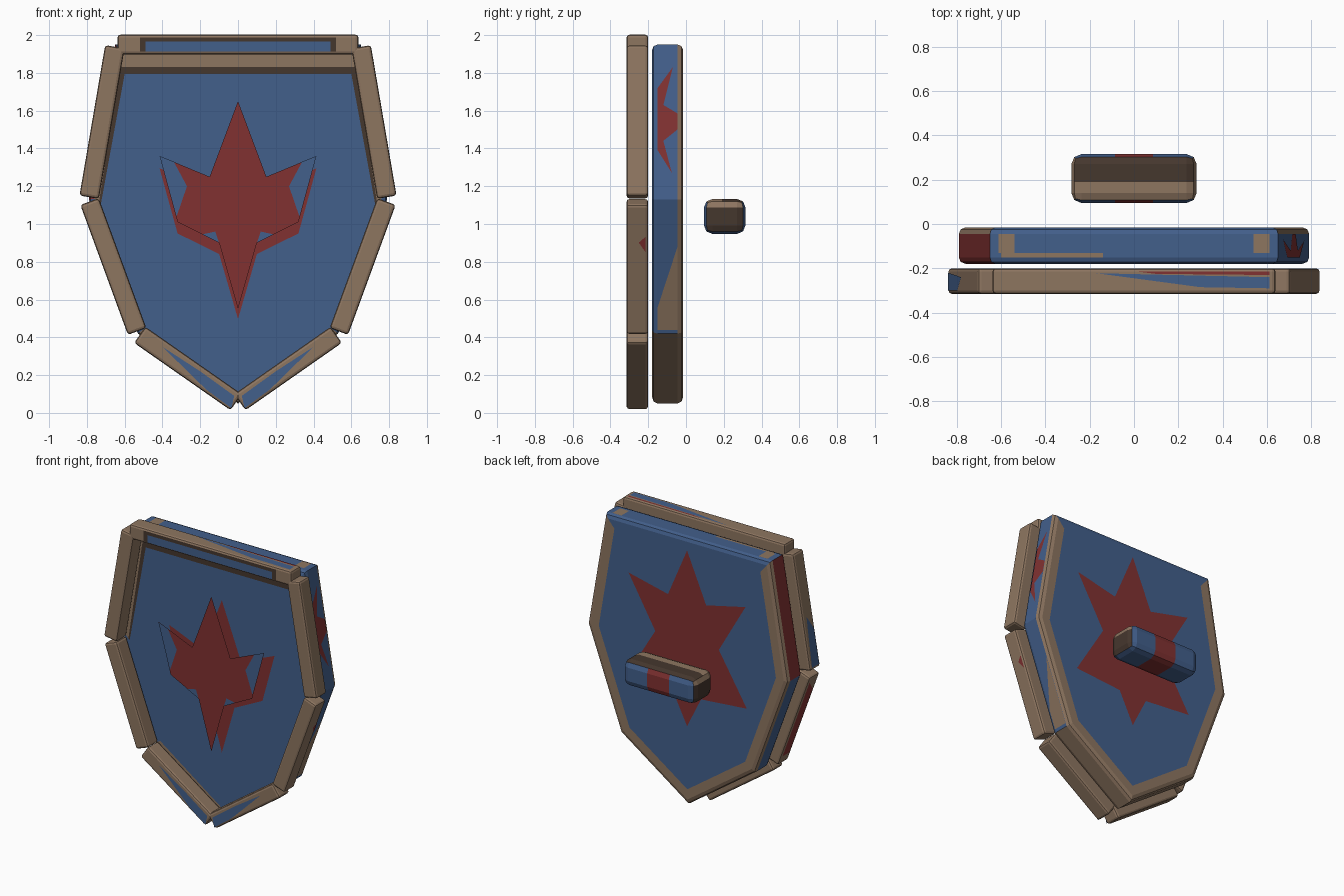
import bpy, bmesh
from mathutils import Vector

if "Cube" in bpy.data.objects:
    bpy.data.objects.remove(bpy.data.objects["Cube"])

# Colours
def mat(name, rgb):
    m = bpy.data.materials.new(name)
    m.diffuse_color = (*rgb, 1)
    m.use_nodes = True
    m.node_tree.nodes["Principled BSDF"].inputs["Base Color"].default_value = m.diffuse_color
    return m

BLUE, TAN, RED, DARK = range(4)
MATS = [mat("blue", (0.055, 0.115, 0.26)), mat("tan wood", (0.27, 0.18, 0.118)),
        mat("red", (0.22, 0.031, 0.031)), mat("dark brown", (0.06, 0.038, 0.027))]

def finish(name, bm):
    me = bpy.data.meshes.new(name)
    bm.to_mesh(me)
    bm.free()
    for m in MATS:
        me.materials.append(m)
    ob = bpy.data.objects.new(name, me)
    bpy.context.collection.objects.link(ob)
    return ob

def patch(name, pts, colour, toward):
    """Flat painted polygon, turned to face the given direction."""
    bm = bmesh.new()
    f = bm.faces.new([bm.verts.new(p) for p in pts])
    f.normal_update()
    if f.normal.dot(Vector(toward)) < 0:
        f.normal_flip()
    f.material_index = colour
    return finish(name, bm)

def mirrored(half):
    """Close a right half outline (x, z) across x = 0."""
    return half + [(-x, z) for x, z in reversed(half) if abs(x) > 1e-6]

OUT = mirrored([(0, .05), (.53, .42), (.79, 1.13), (.65, 1.95)])

def inset(pts, d):
    """Mitred inset of a counter-clockwise outline."""
    res = []
    n = len(pts)
    for i in range(n):
        a, b, c = (Vector(pts[(i + k) % n]) for k in (-1, 0, 1))
        e, g = (b - a).normalized(), (c - b).normalized()
        n1, n2 = Vector((-e.y, e.x)), Vector((-g.y, g.x))
        res.append(tuple(b + (n1 + n2) * d / (1 + n1.dot(n2))))
    return res

# Shield body: rings from the front face round to the back face
front_dark = mirrored([(0, .105), (.48, .45), (.727, 1.1), (.60, 1.795)])
front_tan = mirrored([(0, .10), (.485, .447), (.737, 1.11), (.625, 1.83)])
wall = [TAN, BLUE, BLUE, BLUE, RED, BLUE, TAN]
border = [TAN, TAN, TAN, BLUE, TAN, TAN, TAN]
rings = [  # outline, y, colours of the band leading to the next ring
    (front_dark, -.18, [BLUE, BLUE, DARK, DARK, DARK, BLUE, BLUE]),
    (front_tan, -.18, [TAN, BLUE, TAN, TAN, TAN, BLUE, TAN]),
    (inset(OUT, .03), -.18, wall),
    (inset(OUT, .008), -.171, wall),
    (OUT, -.15, wall),
    (OUT, -.045, border),
    (inset(OUT, .008), -.024, border),
    (inset(OUT, .03), -.015, border),
    (inset(OUT, .09), -.015, None)]
bm = bmesh.new()
loops = [[bm.verts.new((x, y, z)) for x, z in o] for o, y, _ in rings]
for k, (o, y, cols) in enumerate(rings[:-1]):
    for i in range(7):
        j = (i + 1) % 7
        f = bm.faces.new((loops[k][i], loops[k][j], loops[k + 1][j], loops[k + 1][i]))
        f.material_index = cols[i]
for lp in (loops[0], loops[-1]):
    bm.faces.new(lp).material_index = BLUE
bmesh.ops.recalc_face_normals(bm, faces=bm.faces)
finish("shield_body", bm)

# Rim: one bevelled bar along each outline segment
bars = ["bottom_right", "lower_right", "upper_right", "top",
        "upper_left", "lower_left", "bottom_left"]
W = .052
for i, label in enumerate(bars):
    a, b = Vector(OUT[i]), Vector(OUT[(i + 1) % 7])
    d = (b - a).normalized()
    n = Vector((d.y, -d.x))
    a, b = a + d * .012, b - d * .012
    bm = bmesh.new()
    corners = [a + n * W, b + n * W, b - n * W, a - n * W]
    f = bm.faces.new([bm.verts.new((p.x, -.315, p.y)) for p in corners])
    ext = bmesh.ops.extrude_face_region(bm, geom=[f])
    bmesh.ops.translate(bm, vec=(0, .115, 0),
                        verts=[v for v in ext["geom"] if isinstance(v, bmesh.types.BMVert)])
    bmesh.ops.recalc_face_normals(bm, faces=bm.faces)
    bmesh.ops.bevel(bm, geom=bm.edges[:], offset=.015, segments=2,
                    profile=.5, affect='EDGES')
    for f in bm.faces:
        f.material_index = TAN
    finish("rim_" + label, bm)

# Grip behind the shield: blue bar with a red middle and dark wooden top and ends
bm = bmesh.new()
bmesh.ops.create_cube(bm, size=1)
for v in bm.verts:
    v.co = Vector((v.co.x * .565, v.co.y * .22 + .205, v.co.z * .185 + 1.04))
bmesh.ops.bevel(bm, geom=bm.edges[:], offset=.045, segments=2, profile=.5, affect='EDGES')
for co, no in (((.085, 0, 0), (1, 0, 0)), ((-.085, 0, 0), (1, 0, 0)), ((0, .19, 0), (0, 1, 0))):
    bmesh.ops.bisect_plane(bm, geom=bm.verts[:] + bm.edges[:] + bm.faces[:],
                           plane_co=co, plane_no=no)
for f in bm.faces:
    c = f.calc_center_median()
    f.normal_update()
    if f.normal.z > .8:
        f.material_index = DARK if c.y > .19 else TAN
    elif abs(f.normal.x) > .5:
        f.material_index = TAN if f.normal.z > .3 else DARK
    else:
        f.material_index = RED if abs(c.x) < .085 else BLUE
finish("grip", bm)

# Front emblem: raised flat star with blue tips, and its painted copy on the body
def flat(name, pts, y, colour, toward):
    return patch(name, [(x, y, z) for x, z in pts], colour, (0, toward, 0))

emblem = mirrored([(0, .55), (.10, .90), (.32, 1.01), (.415, 1.36), (.15, 1.25), (0, 1.65)])
flat("emblem", emblem, -.30, RED, -1)
flat("emblem_back", emblem, -.299, RED, 1)
flat("painted_emblem", [(x, z * .985 - .045) for x, z in emblem], -.182, RED, -1)
for s, side in ((1, "right"), (-1, "left")):
    flat("emblem_tip_" + side,
         [(s * x, z) for x, z in ((.415, 1.36), (.34, 1.33), (.27, 1.2), (.325, 1.04))],
         -.302, BLUE, -1)
    flat("emblem_notch_" + side,
         [(s * x, z) for x, z in ((.10, .90), (.19, .945), (.12, .96))], -.302, BLUE, -1)
    # Blue wear on the bottom rim bars
    flat("rim_wear_" + side,
         [(s * x, z) for x, z in ((.035, .025), (.17, .125), (.40, .35), (.2, .22), (.02, .09))],
         -.317, BLUE, -1)

# Painted star on the back
flat("back_star", mirrored([(0, .61), (.11, .83), (.47, .86), (.25, 1.22),
                            (.46, 1.58), (.15, 1.51), (0, 1.86)]), -.012, RED, 1)

# Blue and dark wear on the front of the top rim bar
for name, w, z0, z1, y, c in (("rim_top_dark", .52, 1.912, 1.988, -.317, DARK),
                              ("rim_top_blue", .49, 1.912, 1.965, -.319, BLUE)):
    flat(name, [(-w, z0), (w, z0), (w, z1), (-w, z1)], y, c, -1)

# Patches on the slanted sides, given as (y, z) and projected on an outline segment
def side_patch(name, seg, out, yz, colour):
    a, b = Vector(OUT[seg]), Vector(OUT[(seg + 1) % 7])
    d = (b - a).normalized()
    n = Vector((d.y, -d.x))
    pts = []
    for y, z in yz:
        p = a.lerp(b, (z - a.y) / (b.y - a.y)) + n * out
        pts.append((p.x, y, p.y))
    patch(name, pts, colour, (n.x, 0, n.y))

side_patch("side_star", 2, .002,
           [(-.07, 1.83), (-.12, 1.63), (-.045, 1.585), (-.045, 1.5), (-.12, 1.44),
            (-.075, 1.27), (-.15, 1.39), (-.15, 1.72)], RED)
side_patch("side_wood", 1, .002, [(-.045, .88), (-.15, .56), (-.15, .44), (-.045, .44)], TAN)
side_patch("rim_red_spot", 1, W + .002, [(-.215, .95), (-.25, .92), (-.215, .87)], RED)
side_patch("rim_left_red", 5, W + .002, [(-.215, 1.08), (-.29, 1.0), (-.29, .5), (-.215, .5)], RED)
side_patch("rim_left_blue", 4, W + .002, [(-.24, 1.5), (-.3, 1.4), (-.3, 1.16), (-.22, 1.16)], BLUE)

# Patches on the top faces, given as (x, y)
def top_patch(name, xy, z, colour):
    patch(name, [(x, y, z) for x, y in xy], colour, (0, 0, 1))

top_patch("rim_top_wedge", [(-.17, -.222), (.61, -.24), (.61, -.29), (.3, -.285)], 2.004, BLUE)
top_patch("rim_top_line", [(.02, -.215), (.61, -.215), (.61, -.23), (.1, -.225)], 2.004, RED)
top_patch("body_top_front", [(-.6, -.15), (-.14, -.15), (-.14, -.13), (-.6, -.13)], 1.952, TAN)
for s, side in ((1, "right"), (-1, "left")):
    top_patch("body_top_end_" + side,
              [(s * .54, -.13), (s * .61, -.13), (s * .61, -.045), (s * .54, -.045)], 1.952, TAN)
